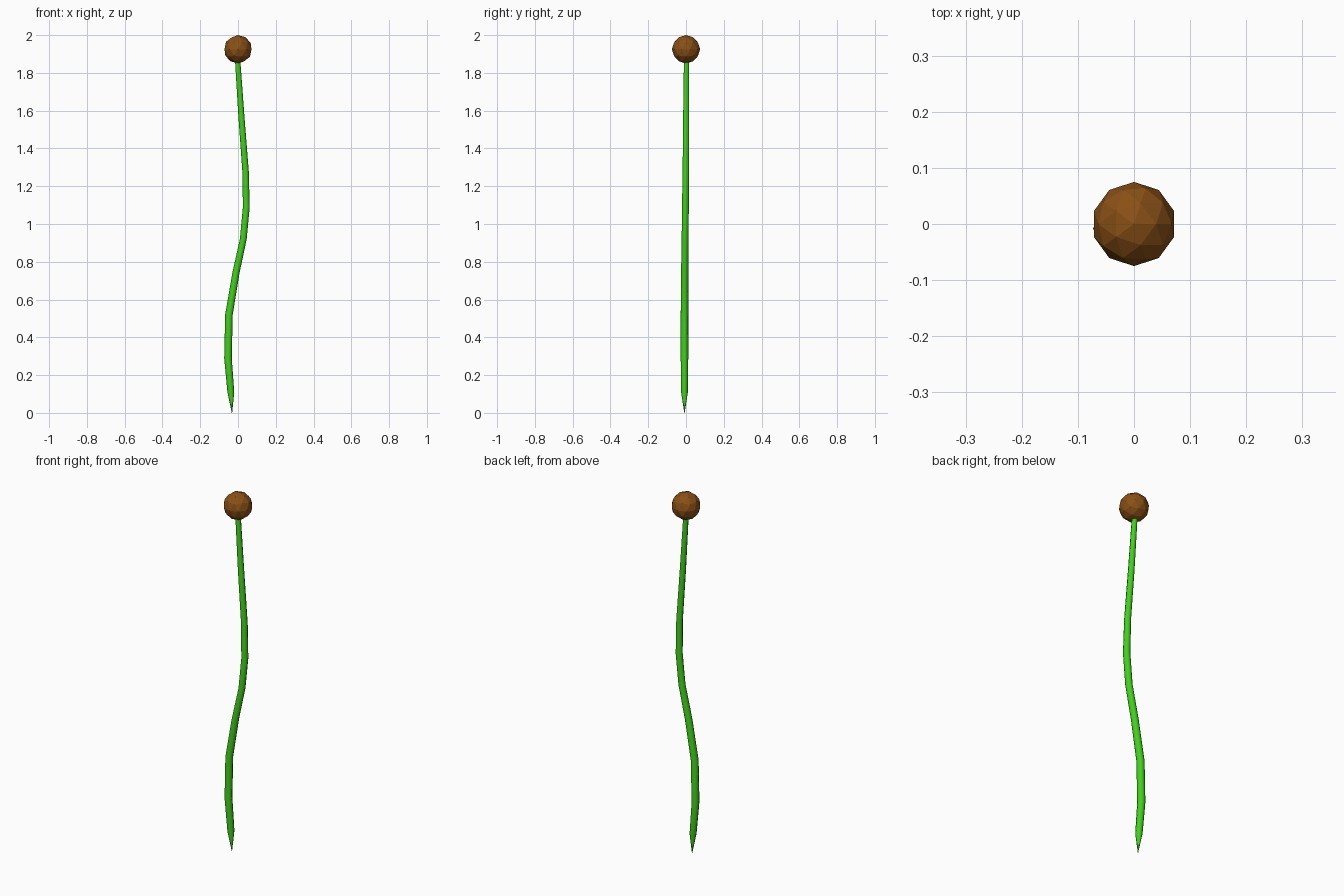
import bpy, bmesh, math
from mathutils import Vector

if "Cube" in bpy.data.objects:
    bpy.data.objects.remove(bpy.data.objects["Cube"])


def paint(obj, name, rgb):
    mat = bpy.data.materials.new(name)
    mat.diffuse_color = (*rgb, 1)
    mat.use_nodes = True
    mat.node_tree.nodes["Principled BSDF"].inputs["Base Color"].default_value = mat.diffuse_color
    obj.data.materials.append(mat)


# Stem: tapered wavy tube swept through rings (x, y, z, radius)
PATH = [(-0.032, -0.008, 0.0, 0.001), (-0.038, -0.008, 0.11, 0.018),
        (-0.053, -0.008, 0.29, 0.020), (-0.048, -0.008, 0.52, 0.020),
        (-0.011, -0.007, 0.74, 0.019), (0.028, -0.005, 0.92, 0.018),
        (0.044, -0.003, 1.09, 0.018), (0.040, -0.001, 1.28, 0.017),
        (0.018, 0.001, 1.57, 0.016), (-0.002, 0.003, 1.87, 0.014)]
SIDES = 8
bm = bmesh.new()
rings = []
for x, y, z, r in PATH:
    rings.append([bm.verts.new((x + r * math.cos(a), y + r * math.sin(a), z))
                  for a in (2 * math.pi * i / SIDES for i in range(SIDES))])
for low, high in zip(rings, rings[1:]):
    for i in range(SIDES):
        j = (i + 1) % SIDES
        bm.faces.new((low[i], low[j], high[j], high[i]))
bm.faces.new(rings[0][::-1])
bm.faces.new(rings[-1])
mesh = bpy.data.meshes.new("stem")
bm.to_mesh(mesh)
bm.free()
stem = bpy.data.objects.new("stem", mesh)
bpy.context.collection.objects.link(stem)
bpy.context.view_layer.objects.active = stem
stem.select_set(True)
bpy.ops.object.shade_smooth_by_angle(angle=math.radians(50))
paint(stem, "green", (0.05, 0.65, 0.01))

# Head: faceted ball on top of the stem
bpy.ops.mesh.primitive_ico_sphere_add(subdivisions=2, radius=0.075,
                                      location=(0, 0, 1.925))
head = bpy.context.object
head.name = "head"
paint(head, "brown", (0.25, 0.08, 0.008))
